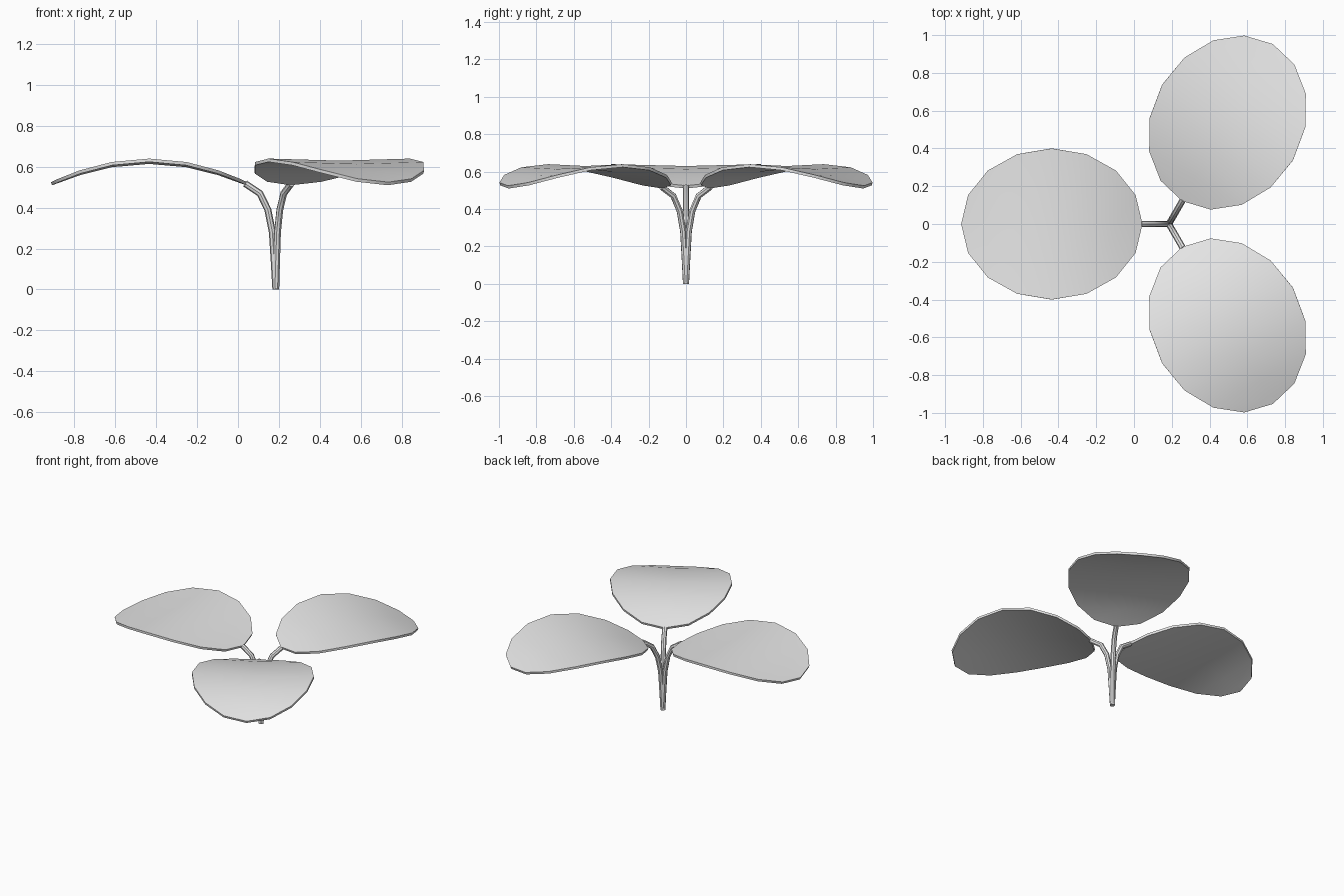
import bpy
import bmesh
import math
from mathutils import Matrix

cube = bpy.data.objects.get("Cube")
if cube:
    bpy.data.objects.remove(cube, do_unlink=True)

HUB_X = 0.185
LENGTH, WIDTH = 0.48, 0.40      # half axes of a leaf
CENTRE, TOP = 0.62, 0.64        # distance from the stem and crown height
FOLD, THICK = 0.01, 0.016
SEGMENTS = 8

grey = bpy.data.materials.new("plain grey")
grey.use_nodes = True
grey.diffuse_color = (0.8, 0.8, 0.8, 1)
grey.node_tree.nodes["Principled BSDF"].inputs["Base Color"].default_value = grey.diffuse_color


def finish(obj, turn):
    """Turn a part about the stem, colour it and smooth it."""
    obj.data.transform(Matrix.Translation((HUB_X, 0, 0)) @ Matrix.Rotation(turn, 4, "Z"))
    obj.data.materials.clear()
    obj.data.materials.append(grey)
    bpy.ops.object.select_all(action="DESELECT")
    obj.select_set(True)
    bpy.context.view_layer.objects.active = obj
    bpy.ops.object.shade_smooth_by_angle(angle=math.radians(30))


def add_leaf(name, turn):
    """Arched oval blade with a shallow fold along its midrib."""
    bm = bmesh.new()
    rows = []
    for i in range(SEGMENTS + 1):
        angle = math.pi * i / SEGMENTS
        d = -LENGTH * math.cos(angle)
        half = WIDTH * math.sin(angle)
        z = TOP - 0.5 * d * d
        mid = bm.verts.new((CENTRE + d, 0, z - FOLD * math.sin(angle)))
        if i in (0, SEGMENTS):
            rows.append((mid, mid, mid))
        else:
            rows.append((bm.verts.new((CENTRE + d, -half, z)), mid,
                         bm.verts.new((CENTRE + d, half, z))))
    for a, b in zip(rows, rows[1:]):
        for k in range(2):
            corners = dict.fromkeys((a[k], b[k], b[k + 1], a[k + 1]))
            bm.faces.new(list(corners))
    mesh = bpy.data.meshes.new(name)
    bm.to_mesh(mesh)
    bm.free()
    obj = bpy.data.objects.new(name, mesh)
    bpy.context.collection.objects.link(obj)
    finish(obj, turn)
    solid = obj.modifiers.new("thickness", "SOLIDIFY")
    solid.thickness = THICK
    solid.offset = -1
    bpy.ops.object.modifier_apply(modifier=solid.name)
    bpy.ops.object.shade_smooth_by_angle(angle=math.radians(30))


def add_stem(name, turn):
    """Round stalk that rises from the shared base and bends out to its leaf."""
    path = [(0, 0), (0.008, 0.14), (0.017, 0.28), (0.039, 0.39), (0.078, 0.47), (0.15, 0.518)]
    curve = bpy.data.curves.new(name, "CURVE")
    curve.dimensions = "3D"
    curve.bevel_depth = 0.017
    curve.bevel_resolution = 2
    curve.use_fill_caps = True
    spline = curve.splines.new("POLY")
    spline.points.add(len(path) - 1)
    for point, (r, z) in zip(spline.points, path):
        point.co = (r, 0, z, 1)
    obj = bpy.data.objects.new(name, curve)
    bpy.context.collection.objects.link(obj)
    bpy.ops.object.select_all(action="DESELECT")
    obj.select_set(True)
    bpy.context.view_layer.objects.active = obj
    bpy.ops.object.convert(target="MESH")
    # Flatten the foot onto the ground
    for v in obj.data.vertices:
        v.co.z = max(v.co.z, 0) if v.co.z > 0.01 else 0
    finish(obj, turn)


for side, degrees in (("right", 180), ("back_left", 60), ("front_left", -60)):
    add_leaf(side + "_leaf", math.radians(degrees))
    add_stem(side + "_stem", math.radians(degrees))
